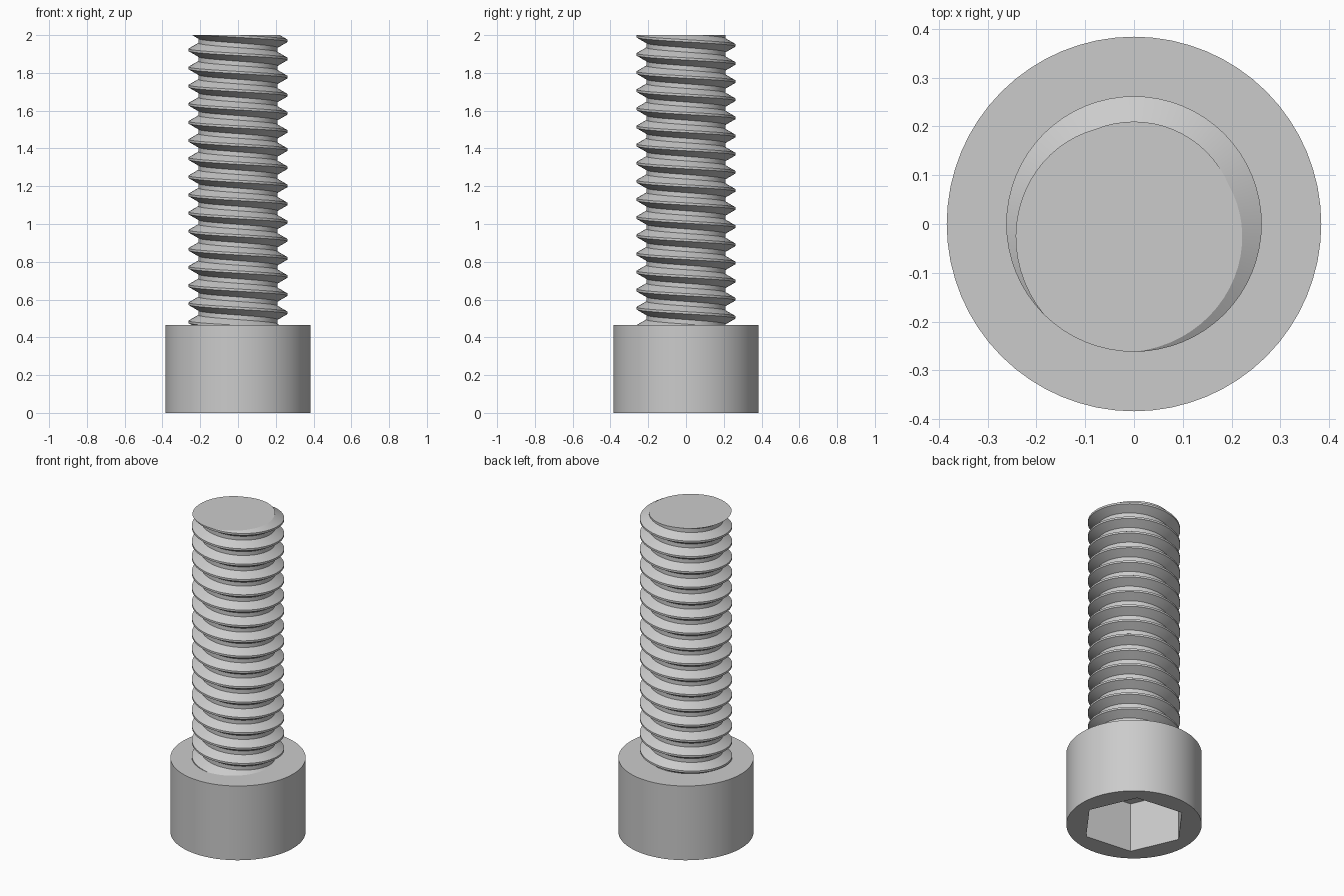
import bpy, bmesh, math

cube = bpy.data.objects.get("Cube")
if cube:
    bpy.data.objects.remove(cube, do_unlink=True)

HEAD_R, HEAD_H = 0.384, 0.465
SOCKET_R, SOCKET_DEPTH, SOCKET_TURN = 0.303, 0.31, -6.5
CREST_R, ROOT_R, PITCH, TOP = 0.262, 0.21, 0.096, 2.0
CREST_Z = 1.97          # height of the last crest on the +x side
SEGMENTS = 64

steel = bpy.data.materials.new("grey steel")
steel.use_nodes = True
grey = (0.6, 0.6, 0.6, 1)
steel.diffuse_color = grey
steel.node_tree.nodes["Principled BSDF"].inputs["Base Color"].default_value = grey


def smooth(obj):
    bpy.ops.object.select_all(action='DESELECT')
    obj.select_set(True)
    bpy.context.view_layer.objects.active = obj
    bpy.ops.object.shade_smooth_by_angle(angle=math.radians(30))


def prism(name, sides, radius, low, high, turn=0):
    bpy.ops.mesh.primitive_cylinder_add(
        vertices=sides, radius=radius, depth=high - low,
        location=(0, 0, (low + high) / 2))
    obj = bpy.context.object
    obj.name = name
    obj.rotation_euler.z = math.radians(turn)
    return obj


# Cylindrical head with a hexagonal socket underneath
head = prism("head", SEGMENTS, HEAD_R, 0, HEAD_H)
head.data.materials.append(steel)
# a cylinder's first corner lies on +y
cutter = prism("socket_cutter", 6, SOCKET_R, -0.1, SOCKET_DEPTH, SOCKET_TURN - 90)
cutter.hide_render = True
socket = head.modifiers.new("socket", 'BOOLEAN')
socket.operation = 'DIFFERENCE'
socket.solver = 'EXACT'
socket.object = cutter
bpy.ops.object.select_all(action='DESELECT')
head.select_set(True)
bpy.context.view_layer.objects.active = head
bpy.ops.object.modifier_apply(modifier=socket.name)
bpy.data.objects.remove(cutter, do_unlink=True)
smooth(head)

# Threaded shank: one pitch of profile repeated upward and wound into a helix
profile = [(CREST_R, -1 / 16), (CREST_R, 1 / 16), (ROOT_R, 3 / 8), (ROOT_R, 5 / 8)]
turns = math.ceil((TOP - HEAD_H) / PITCH) + 5
start = CREST_Z - (turns - 3) * PITCH
bm = bmesh.new()
columns = []
for j in range(SEGMENTS):
    a = math.tau * j / SEGMENTS
    columns.append([
        bm.verts.new((r * math.cos(a), r * math.sin(a),
                      start + PITCH * (t + f - j / SEGMENTS)))
        for t in range(turns) for r, f in profile])

for j in range(SEGMENTS):
    last = j == SEGMENTS - 1
    here, beside = columns[j], columns[(j + 1) % SEGMENTS]
    shift = len(profile) if last else 0      # the seam drops by one turn
    for i in range(shift, len(here) - 1):
        k = i - shift
        bm.faces.new((here[i], beside[k], beside[k + 1], here[i + 1]))

# Cut both ends flat and cap them
for height, direction in ((HEAD_H - 0.02, -1), (TOP, 1)):
    cut = bmesh.ops.bisect_plane(
        bm, geom=bm.verts[:] + bm.edges[:] + bm.faces[:], dist=1e-6,
        plane_co=(0, 0, height), plane_no=(0, 0, direction), clear_outer=True)
    rim = [e for e in cut["geom_cut"]
           if isinstance(e, bmesh.types.BMEdge) and e.is_boundary]
    bmesh.ops.edgeloop_fill(bm, edges=rim)
loose = [v for v in bm.verts if not v.link_faces]
bmesh.ops.delete(bm, geom=loose, context='VERTS')
bmesh.ops.recalc_face_normals(bm, faces=bm.faces[:])
mesh = bpy.data.meshes.new("threaded_shank")
bm.to_mesh(mesh)
bm.free()
shank = bpy.data.objects.new("threaded_shank", mesh)
bpy.context.collection.objects.link(shank)
mesh.materials.append(steel)
smooth(shank)
